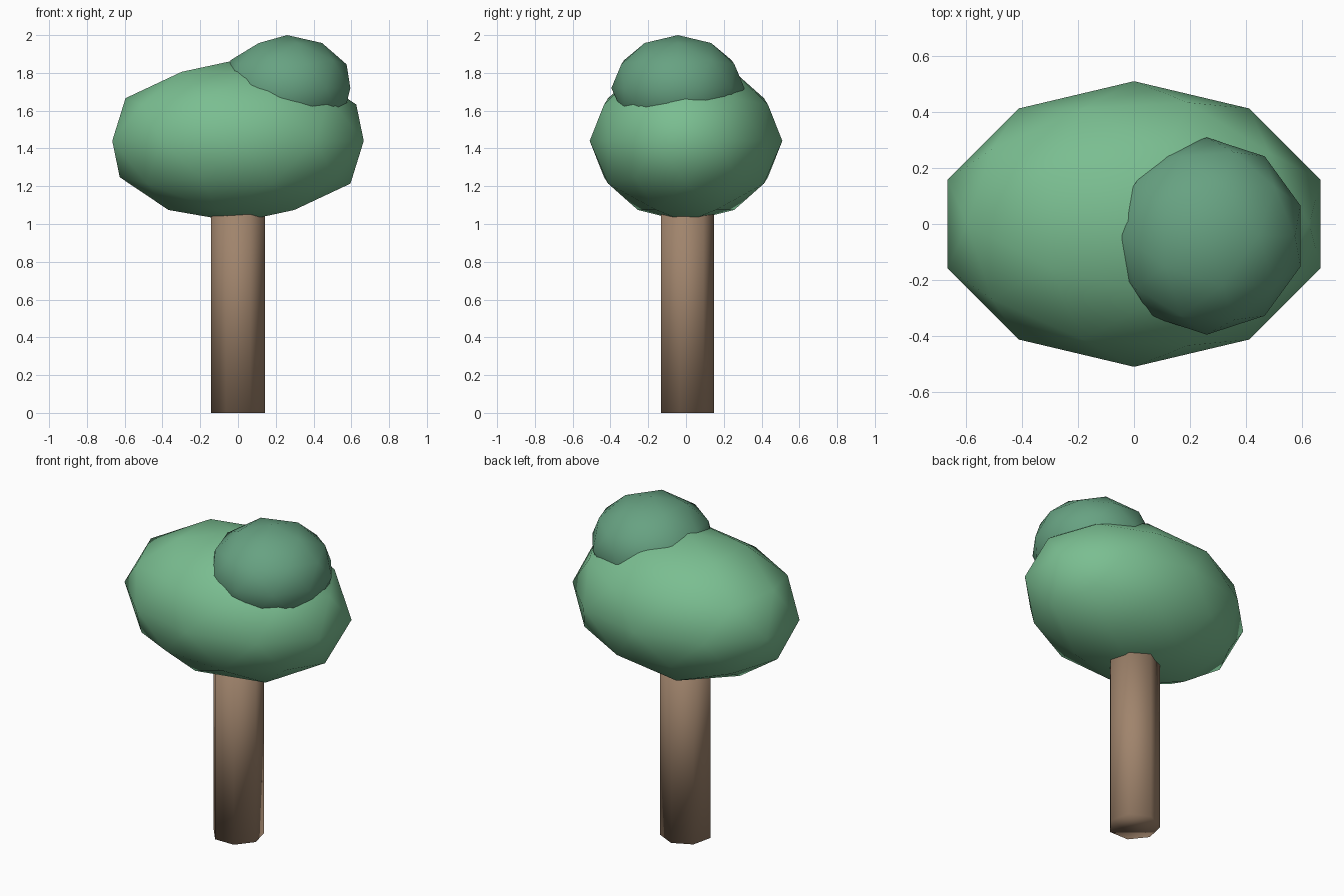
import bpy

if "Cube" in bpy.data.objects:
    bpy.data.objects.remove(bpy.data.objects["Cube"])


def finish(name, color):
    """Name the active object, smooth it and give it a plain colour."""
    obj = bpy.context.object
    obj.name = name
    bpy.ops.object.transform_apply(location=False, rotation=False, scale=True)
    bpy.ops.object.shade_smooth()
    mat = bpy.data.materials.new(name + "_colour")
    mat.diffuse_color = (*color, 1.0)
    mat.use_nodes = True
    mat.node_tree.nodes["Principled BSDF"].inputs["Base Color"].default_value = mat.diffuse_color
    obj.data.materials.append(mat)
    return obj


def foliage(name, center, radii, color):
    """Low-poly ellipsoid clump of leaves."""
    bpy.ops.mesh.primitive_ico_sphere_add(subdivisions=2, radius=1.0, location=center)
    bpy.context.object.scale = radii
    return finish(name, color)


# Seven-sided trunk, its top hidden inside the foliage
TRUNK_TOP = 1.2
bpy.ops.mesh.primitive_cylinder_add(vertices=7, radius=0.147, depth=TRUNK_TOP,
                                    location=(0, 0, TRUNK_TOP / 2))
finish("trunk", (0.35, 0.23, 0.15))

# Wide main crown and the smaller clump on its upper right
foliage("main_crown", (0, 0, 1.44), (0.70, 0.51, 0.43), (0.195, 0.515, 0.283))
foliage("upper_crown", (0.26, -0.043, 1.72), (0.352, 0.352, 0.28), (0.136, 0.361, 0.223))
